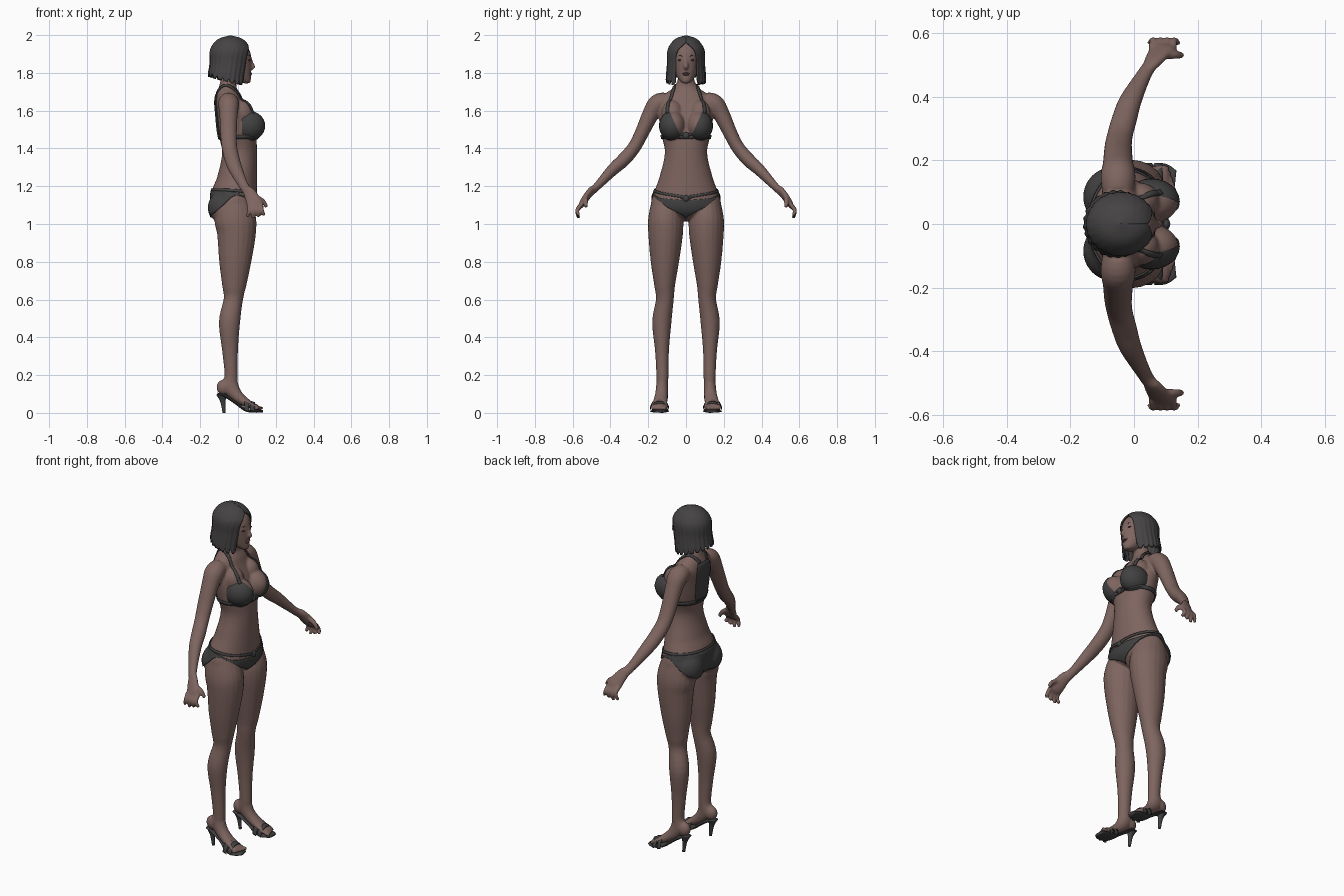
import bpy, bmesh, math
from mathutils import Matrix, Vector

if "Cube" in bpy.data.objects:
    bpy.data.objects.remove(bpy.data.objects["Cube"])


def material(name, rgb):
    m = bpy.data.materials.new(name)
    m.use_nodes = True
    m.diffuse_color = (*rgb, 1)
    b = m.node_tree.nodes["Principled BSDF"]
    b.inputs["Base Color"].default_value = (*rgb, 1)
    b.inputs["Roughness"].default_value = 0.8
    return m


SKIN = material("skin", (0.21, 0.13, 0.115))
HAIR = material("dark_hair", (0.06, 0.056, 0.056))
CLOTH = material("charcoal_fabric", (0.055, 0.053, 0.054))
LIPS = material("lips", (0.15, 0.075, 0.07))
EYES = material("dark_eyes", (0.04, 0.035, 0.035))


def interp(rows, t):
    """Smooth curve through rows keyed by their first value."""
    n = len(rows)
    i = max(0, min(n - 2, sum(r[0] <= t for r in rows) - 1))
    a, b = rows[i], rows[i + 1]
    p, q = rows[max(i - 1, 0)], rows[min(i + 2, n - 1)]
    h = b[0] - a[0]
    u = max(0, min(1, (t - a[0]) / h))
    out = []
    for k in range(1, len(a)):
        ma = (b[k] - p[k]) / (b[0] - p[0]) * h
        mb = (q[k] - a[k]) / (q[0] - a[0]) * h
        d = b[k] - a[k]
        out.append(a[k] + u * (ma + u * (3 * d - 2 * ma - mb + u * (ma + mb - 2 * d))))
    return out


def skin_rings(bm, rings, closed=True, caps=True):
    vs = [[bm.verts.new(p) for p in ring] for ring in rings]
    n = len(vs[0])
    for a, b in zip(vs, vs[1:]):
        for j in range(n if closed else n - 1):
            k = (j + 1) % n
            bm.faces.new((a[j], a[k], b[k], b[j]))
    if caps:
        bm.faces.new(vs[0])
        bm.faces.new(vs[-1])


def tube(bm, rows, side=1, n=20, steps=5):
    """Rows are x, y, z, sideways radius, depth radius."""
    keyed = [(i, r[0], r[1] * side, r[2], r[3], r[4]) for i, r in enumerate(rows)]
    rings = []
    for s in range((len(rows) - 1) * steps + 1):
        t = s / steps
        v = interp(keyed, t)
        ahead, behind = interp(keyed, t + 0.05), interp(keyed, t - 0.05)
        tan = (Vector(ahead[:3]) - Vector(behind[:3])).normalized()
        lat = Vector((0, 1, 0))
        lat = (lat - tan * lat.dot(tan)).normalized()
        dep = tan.cross(lat)
        rings.append([Vector(v[:3]) + lat * v[3] * math.sin(a) + dep * v[4] * math.cos(a)
                      for a in (math.tau * j / n for j in range(n))])
    skin_rings(bm, rings)


def ball(bm, c, r):
    m = Matrix.Translation(c) @ Matrix.Diagonal((*r, 1))
    bmesh.ops.create_uvsphere(bm, u_segments=24, v_segments=16, radius=1, matrix=m)


def finish(bm, name, mat):
    bmesh.ops.remove_doubles(bm, verts=bm.verts[:], dist=0.0004)
    bmesh.ops.recalc_face_normals(bm, faces=bm.faces[:])
    me = bpy.data.meshes.new(name)
    for f in bm.faces:
        f.smooth = True
    bm.to_mesh(me)
    bm.free()
    me.materials.append(mat)
    ob = bpy.data.objects.new(name, me)
    bpy.context.scene.collection.objects.link(ob)
    return ob


# Horizontal sections: height, centre x, depth radius, half width
TORSO = [(1.015, -.03, .05, .025), (1.03, -.03, .08, .06), (1.06, -.025, .11, .15),
         (1.1, -.02, .12, .185), (1.17, -.02, .12, .168), (1.25, -.005, .105, .14),
         (1.38, .008, .092, .112), (1.48, -.005, .1, .132), (1.58, -.025, .09, .145),
         (1.65, -.045, .075, .14), (1.69, -.05, .063, .11), (1.72, -.055, .048, .068),
         (1.76, -.05, .042, .045), (1.82, -.04, .04, .042)]
HEAD = [(1.745, .045, .018, .018), (1.76, .026, .042, .034), (1.79, 0, .068, .054),
        (1.83, -.015, .085, .067), (1.88, -.02, .091, .074), (1.93, -.032, .088, .073),
        (1.96, -.037, .066, .056), (1.982, -.04, .03, .025)]
HAIR_SHAPE = [(1.72, -.055, .097, .106), (1.78, -.055, .104, .105), (1.85, -.045, .105, .1),
              (1.92, -.04, .108, .098), (1.96, -.04, .087, .077), (1.985, -.04, .053, .048),
              (1.999, -.04, .002, .002)]


def section(rows, z, a, off=0):
    cx, rx, ry = interp(rows, z)
    return Vector((cx + (rx + off) * math.cos(a), (ry + off) * math.sin(a), z))


def stack(bm, rows, steps=40, n=40):
    z0, z1 = rows[0][0], rows[-1][0]
    skin_rings(bm, [[section(rows, z0 + (z1 - z0) * i / steps, math.tau * j / n)
                     for j in range(n)] for i in range(steps + 1)])


# Body: overlapping closed volumes fused into one smooth skin
LEG = [(-.025, .105, 1.13, .075, .09), (-.015, .108, 1.03, .092, .11),
       (-.008, .108, .95, .092, .103), (-.015, .112, .8, .075, .085),
       (-.02, .113, .68, .056, .065), (-.025, .112, .6, .047, .051),
       (-.045, .128, .48, .051, .056), (-.042, .127, .33, .037, .042),
       (-.036, .125, .2, .032, .035), (-.04, .126, .145, .032, .043),
       (-.01, .13, .095, .034, .034), (.04, .137, .056, .039, .024),
       (.085, .14, .034, .045, .016), (.103, .14, .03, .042, .013)]
ARM = [(-.05, .1, 1.65, .048, .05), (-.05, .15, 1.635, .052, .055),
       (-.05, .19, 1.575, .044, .048), (-.05, .235, 1.48, .037, .044),
       (-.045, .275, 1.405, .035, .041), (-.03, .33, 1.34, .036, .04),
       (-.01, .39, 1.285, .031, .036), (.035, .475, 1.195, .02, .025),
       (.06, .51, 1.165, .018, .033), (.085, .545, 1.115, .017, .042),
       (.09, .56, 1.09, .013, .041)]
bm = bmesh.new()
stack(bm, TORSO, 60)
stack(bm, HEAD)
tube(bm, [(.066, 0, 1.875, .007, .008), (.074, 0, 1.85, .009, .009),
          (.08, 0, 1.832, .013, .011), (.07, 0, 1.822, .009, .008)])
for s in (1, -1):
    tube(bm, LEG, s)
    tube(bm, ARM, s)
    ball(bm, (.055, s * .07, 1.52), (.085, .068, .078))
    ball(bm, (.018, s * .072, 1.585), (.062, .058, .07))
    ball(bm, (-.066, s * .085, 1.085), (.088, .088, .09))
    ball(bm, (-.072, s * .126, .135), (.042, .031, .042))
    for k in range(4):
        x = .057 + .022 * k
        r = .0115
        tube(bm, [(x, .552, 1.105, r, r), (x + .003, .576, 1.073, r, r),
                  (x + (k - 1) * .008, .568, 1.03 + .008 * abs(k - 1), .009, .009)], s, 12)
    tube(bm, [(.09, .53, 1.145, .014, .014), (.13, .531, 1.122, .013, .013),
              (.152, .53, 1.09, .01, .01)], s, 12)
    for k in range(5):
        ball(bm, (.116 - .006 * k, s * (.108 + .017 * k), .025), (.019, .0095, .011))
body = finish(bm, "body", SKIN)
rm = body.modifiers.new("fuse", "REMESH")
rm.mode = "VOXEL"
rm.voxel_size = 0.006
rm.use_smooth_shade = True
sm = body.modifiers.new("soften", "SMOOTH")
sm.factor = 0.5
sm.iterations = 4


def cling(ob, gap=0.004):
    w = ob.modifiers.new("cling", "SHRINKWRAP")
    w.target = body
    w.wrap_method = "NEAREST_SURFACEPOINT"
    w.wrap_mode = "ABOVE_SURFACE"
    w.offset = gap
    t = ob.modifiers.new("thickness", "SOLIDIFY")
    t.thickness = 0.005
    t.offset = 0


def wrap(name, lo, hi, a0=0, a1=math.tau, n=96, m=10):
    """Cloth panel on the torso; edge heights are keyed by 0 front to 1 back."""
    bm = bmesh.new()
    rings = []
    for i in range(m + 1):
        ring = []
        for j in range(n + 1):
            a = a0 + (a1 - a0) * j / n
            f = 1 - abs(1 - a / math.pi)
            zl, zh = interp(lo, f)[0], interp(hi, f)[0]
            ring.append(section(TORSO, zl + (zh - zl) * i / m, a, .015))
        rings.append(ring)
    skin_rings(bm, rings, False, False)
    cling(finish(bm, name, CLOTH))


# Swimwear: bottom, hip band, chest band and back panel
wrap("bikini_bottom", [(0, 1.025), (.1, 1.058), (.25, 1.122), (.5, 1.152), (.75, 1.06), (1, 1.025)],
     [(0, 1.125), (.25, 1.14), (.5, 1.172), (1, 1.18)])
wrap("hip_band", [(0, 1.135), (.25, 1.157), (.5, 1.174), (1, 1.178)],
     [(0, 1.15), (.25, 1.17), (.5, 1.188), (1, 1.192)], m=2)
wrap("chest_band", [(0, 1.452), (1, 1.445)], [(0, 1.466), (1, 1.472)], m=2)
wrap("back_panel", [(0, 1.46), (1, 1.46)], [(0, 1.69), (1, 1.69)],
     math.pi - .42, math.pi + .42, 16, 16)
bm = bmesh.new()
ball(bm, (-.03, 0, 1.034), (.075, .028, .022))
finish(bm, "bikini_gusset", CLOTH)

for s, tag in ((1, "left"), (-1, "right")):
    # Cup: bust shell trimmed along the neckline, outer edge and back
    bm = bmesh.new()
    ball(bm, (.055, s * .07, 1.52), (.089, .073, .081))
    for co, no in (((0, s * .022, 1.45), (0, -s * .9, .4)),
                   ((0, s * .1, 1.61), (0, s * .75, .6)), ((.02, 0, 0), (-1, 0, 0))):
        bmesh.ops.bisect_plane(bm, geom=bm.verts[:] + bm.edges[:] + bm.faces[:],
                               plane_co=co, plane_no=no, clear_outer=True)
    finish(bm, tag + "_bikini_cup", CLOTH)

    # Halter strap as a ribbon over the shoulder
    keyed = [(0, .085, .1, 1.585), (1, .04, .09, 1.655), (2, -.015, .068, 1.712),
             (3, -.07, .058, 1.735), (4, -.115, .03, 1.69)]
    bm = bmesh.new()
    rings = []
    for i in range(41):
        p, q = Vector(interp(keyed, i / 10)), Vector(interp(keyed, i / 10 + .05))
        tan = q - p if i < 40 else p - Vector(interp(keyed, 3.9))
        lat = tan.cross(p - Vector((-.03, 0, 1.55))).normalized() * .009
        rings.append([p + lat * k + Vector((0, 0, 0)) for k in (-1, 0, 1)])
    for ring in rings:
        for p in ring:
            p.y *= s
    skin_rings(bm, rings, False, False)
    cling(finish(bm, tag + "_halter_strap", CLOTH))

    # Sandal: sole, heel and toe strap
    bm = bmesh.new()
    tube(bm, [(-.11, .126, .1, .02, .007), (-.07, .126, .091, .031, .008),
              (-.01, .13, .052, .03, .008), (.04, .137, .016, .042, .008),
              (.09, .14, .009, .051, .008), (.13, .136, .009, .032, .007)], s)
    tube(bm, [(-.085, .126, .1, .024, .03), (-.08, .126, .06, .012, .014),
              (-.073, .126, 0, .008, .008)], s, 12)
    for x, top in ((.075, .06), (.045, .074)):
        arc = [(x + .004 * math.sin(a), .14 + .051 * math.cos(a), .014 + (top - .014) * math.sin(a))
               for a in (math.pi * k / 12 for k in range(13))]
        skin_rings(bm, [[(p[0] + d, p[1] * s, p[2] + e) for d, e in
                         ((-.012, .004), (.012, -.004), (.012, -.01), (-.012, -.002))] for p in arc])
    finish(bm, tag + "_sandal", CLOTH)

    # Eye and brow
    bm = bmesh.new()
    ball(bm, (.058, s * .03, 1.867), (.008, .013, .005))
    finish(bm, tag + "_eye", EYES)
    bm = bmesh.new()
    tube(bm, [(.066, .015, 1.886, .002, .002), (.059, .032, 1.892, .002, .003),
              (.043, .05, 1.886, .001, .002)], s, 8)
    finish(bm, tag + "_brow", HAIR)

# Ring ornaments at the chest and hip
for name, x, z in (("chest_ornament", .1, 1.468), ("hip_ornament", .1, 1.135)):
    bm = bmesh.new()
    ball(bm, (x, 0, z), (.014, .018, .018))
    for s in (1, -1):
        ball(bm, (x, s * .018, z + .006), (.008, .014, .007))
    finish(bm, name, CLOTH)

bm = bmesh.new()
ball(bm, (.062, 0, 1.797), (.013, .02, .005))
ball(bm, (.061, 0, 1.79), (.012, .016, .005))
finish(bm, "lips", LIPS)

# Bob haircut: shell open at the face with a ragged hem
OPENING = [(1.7, .6), (1.8, .58), (1.88, .58), (1.92, .48), (1.95, .2), (1.965, 0), (2, 0)]
bm = bmesh.new()
rings = []
for i in range(31):
    ring = []
    for j in range(97):
        u = j / 96
        hem = 1.735 + .045 * math.sin(math.pi * u) ** 2 + .016 * (j % 6 in (0, 1)) + .008 * (j % 5 == 0)
        z = 1.999 - (1.999 - hem) * (i / 30) ** 1.5
        gap = max(0, interp(OPENING, z)[0])
        ring.append(section(HAIR_SHAPE, z, gap + (math.tau - 2 * gap) * u,
                            .0025 * math.sin(j * 1.3) * (i / 30) ** 2))
    rings.append(ring)
skin_rings(bm, rings, False, False)
hair = finish(bm, "hair", HAIR)
thick = hair.modifiers.new("thickness", "SOLIDIFY")
thick.thickness = 0.008
thick.offset = -1
